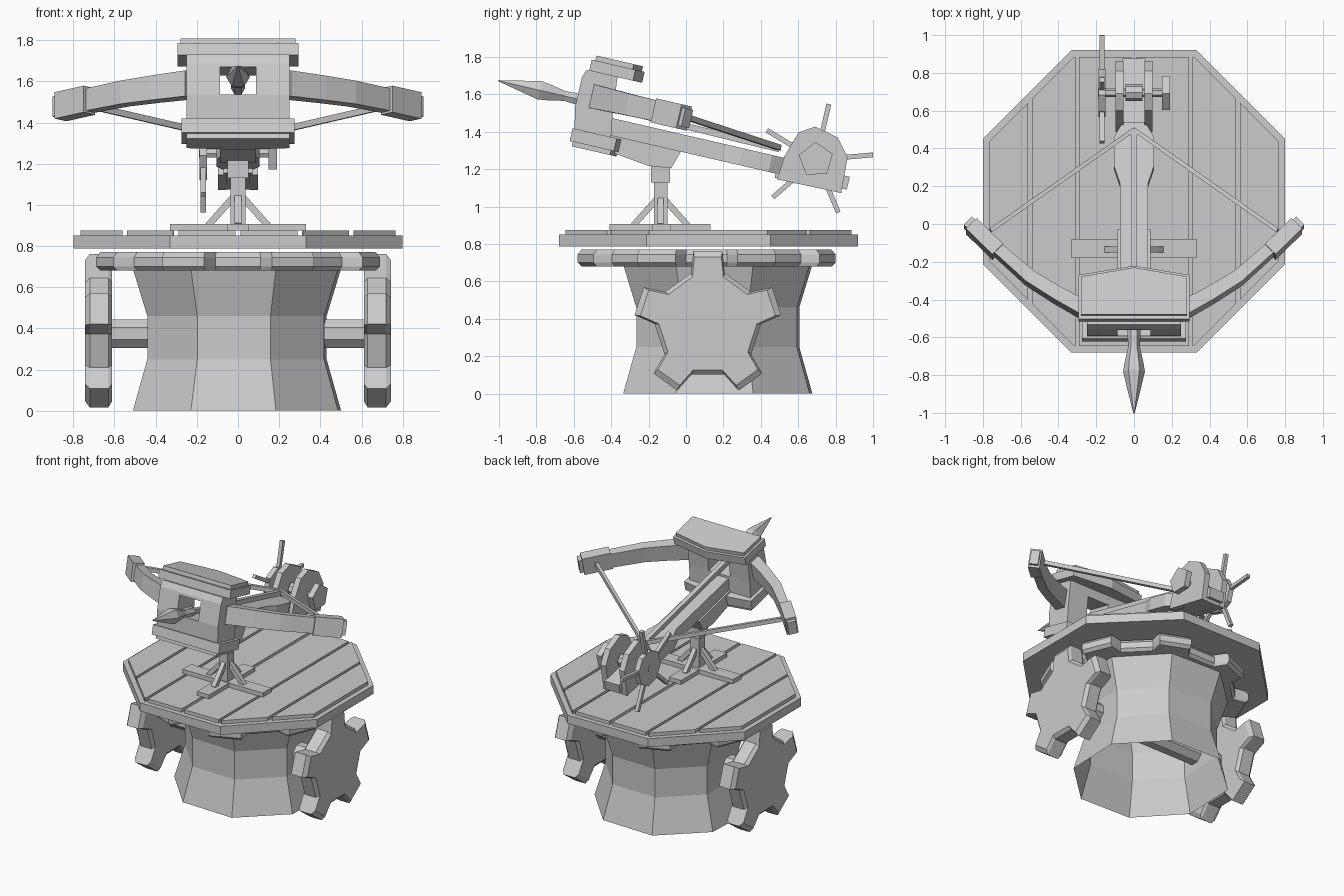
import bpy, bmesh
from math import sin, cos, tan, pi, radians
from mathutils import Vector, Matrix

if "Cube" in bpy.data.objects:
    bpy.data.objects.remove(bpy.data.objects["Cube"])

# Tilted frame of the weapon: x, u (backwards), v (up) around the pivot
RIG = Matrix.Translation((0, -.14, 1.25)) @ Matrix.Rotation(radians(-13), 4, 'X')
WORLD = Matrix.Identity(4)


def loft(name, rings, m=WORLD, caps=True):
    """Skin a list of equally sized point rings."""
    bm = bmesh.new()
    rows = [[bm.verts.new(m @ Vector(p)) for p in r] for r in rings]
    for a, b in zip(rows, rows[1:]):
        for i in range(len(a)):
            j = (i + 1) % len(a)
            bm.faces.new((a[i], a[j], b[j], b[i]))
    if caps:
        bm.faces.new(rows[0])
        bm.faces.new(rows[-1])
    bmesh.ops.recalc_face_normals(bm, faces=bm.faces)
    me = bpy.data.meshes.new(name)
    bm.to_mesh(me)
    bm.free()
    ob = bpy.data.objects.new(name, me)
    bpy.context.collection.objects.link(ob)
    return ob


def side(name, pts, x0, x1, m=RIG):
    return loft(name, [[(x, u, v) for u, v in pts] for x in (x0, x1)], m)


def plan(name, pts, z0, z1, m=WORLD):
    return loft(name, [[(x, y, z) for x, y in pts] for z in (z0, z1)], m)


def box(name, x0, x1, y0, y1, z0, z1, m=WORLD):
    return plan(name, [(x0, y0), (x1, y0), (x1, y1), (x0, y1)], z0, z1, m)


def beam(name, p, q, w, h=None, m=WORLD):
    p, q = Vector(p), Vector(q)
    d = (q - p).normalized()
    s = d.cross(Vector((0, 0, 1))).normalized()
    t = s.cross(d)
    s, t = s * w / 2, t * (h or w) / 2
    return loft(name, [[c + s + t, c - s + t, c - s - t, c + s - t] for c in (p, q)], m)


def ngon(n, r, cx=0, cy=0, phase=0):
    return [(cx + r * cos(phase + 2 * pi * i / n), cy + r * sin(phase + 2 * pi * i / n)) for i in range(n)]


def gear(n, tip, root, w_tip, w_root, phase):
    pts = []
    for i in range(n):
        a = phase + 2 * pi * i / n
        for r, w in ((root, -w_root), (tip, -w_tip), (tip, w_tip), (root, w_root)):
            pts.append((r * cos(a) - w * sin(a), r * sin(a) + w * cos(a)))
    return pts


# Waisted tower, open tube
loft("tower", [[(x, y, z) for x, y in ngon(8, r, -.005, .17, radians(20.5))]
               for z, r in ((0, .54), (.25, .465), (.46, .465), (.69, .54))], caps=False)

# Turning ring below the deck
ring = gear(8, .70, .60, .11, .13, pi / 8)
loft("turning_ring", [[(x * k, y * k + .11, z) for x, y in ring]
                      for z, k in ((.68, .97), (.70, 1), (.745, 1), (.77, .97))])

# Side wheels and axle
cog = gear(5, .387, .27, .078, .09, pi / 2)
for s, tag in ((-1, "left"), (1, "right")):
    loft("wheel_" + tag, [[(s * x, .117 + y * k, .375 + z * k) for y, z in cog]
                          for x, k in ((.612, .92), (.63, 1), (.72, 1), (.742, .92))])
side("axle", ngon(8, .075, .117, .375, pi / 8), -.63, .63, WORLD)

# Octagonal deck with planks
plan("deck", ngon(8, .8 / cos(pi / 8), 0, .12, pi / 8), .787, .85)
H = .765
C = H * tan(pi / 8)


def reach(x):
    return min(H, H + C - abs(x))


for s in (-1, 1):
    for a, b in ((.012, .29), (.31, .54), (.56, H)):
        xs = [a, C, b] if a < C < b else [a, b]
        pts = [(s * x, .12 + reach(x)) for x in xs] + [(s * x, .12 - reach(x)) for x in reversed(xs)]
        plan("plank", pts, .85, .876)

# Stand: crossed feet, post, struts and post head
box("foot_across", -.33, .33, -.18, -.08, .876, .908)
box("foot_along", -.05, .05, -.41, .13, .876, .906)
box("post", -.036, .036, -.172, -.1, .9, 1.14)
box("post_head", -.05, .05, -.187, -.085, 1.13, 1.23)
for dx, dy in ((1, 0), (-1, 0), (0, 1), (0, -1)):
    beam("strut", (dx * .145, -.136 + dy * .145, .9), (dx * .02, -.136 + dy * .02, 1.04), .032)

# Stock with pivot block underneath
half = [(-.32, .075), (.33, .075), (.42, .105), (.58, .105), (.66, .06)]
plan("stock", [(w, u) for u, w in half] + [(-w, u) for u, w in reversed(half)], .068, .16, RIG)
side("pivot_block", [(-.32, .07), (.10, .07), (.07, -.03), (-.05, -.045), (-.24, -.022), (-.32, -.022)], -.088, .088)

# Head frame with an open window
side("frame_bottom", [(-.48, .05), (-.505, .176), (-.30, .176), (-.28, .05)], -.25, .25)
for s in (-1, 1):
    side("frame_upright", [(-.505, .176), (-.505, .335), (-.49, .38), (-.32, .38), (-.30, .176)], s * .088, s * .25)
side("frame_lintel", [(-.505, .315), (-.505, .335), (-.49, .38), (-.32, .38), (-.315, .315)], -.088, .088)


def slab(name, w, u0, u1, peak, v0, v1):
    plan(name, [(-w, u0), (w, u0), (w, u1), (0, peak), (-w, u1)], v0, v1, RIG)


slab("cap", .295, -.475, -.235, -.185, .38, .44)
slab("cap_plate", .28, -.455, -.25, -.2, .44, .467)
slab("sill", .275, -.492, -.25, -.215, -.01, .06)
slab("sill_plate", .25, -.475, -.265, -.23, -.035, -.01)

# Bow arms, end blocks and string
path = [(.23, -.40, .042, .064), (.40, -.305, .038, .061), (.55, -.21, .035, .058), (.76, -.02, .03, .055)]
for s in (-1, 1):
    rings = []
    for x, u, t, h in path:
        n = Vector((.63, -.77)) * t
        rings.append([(s * (x + n.x), u + n.y, .25 + h), (s * (x - n.x), u - n.y, .25 + h),
                      (s * (x - n.x), u - n.y, .25 - h), (s * (x + n.x), u + n.y, .25 - h)])
    loft("bow_arm", rings, RIG)
    beam("arm_end_block", (s * .722, -.065, .25), (s * .862, .075, .25), .08, .132, RIG)
    beam("arm_tip_plate", (s * .862, .075, .25), (s * .88, .093, .25), .06, .10, RIG)
    beam("bowstring", (s * .76, -.035, 1.49), (0, .5, 1.315), .022, .03)

# Bolt with pointed head
beam("bolt_shaft", (0, -.55, .215), (0, .61, .2), .034, .034, RIG)
loft("bolt_head", [[(x, u, .218 + v) for x, v in ngon(6, r)]
                   for u, r in ((-.937, .003), (-.71, .058), (-.66, .05), (-.57, .03), (-.52, .034), (-.46, .034))], RIG)

# Winch housing
cheek = [(.635, .04), (.985, .045), (.975, .24), (.90, .33), (.77, .36), (.69, .31), (.645, .17)]
for s in (-1, 1):
    side("winch_cheek", cheek, s * .055, s * .098)
box("winch_bed", -.07, .07, .62, .98, .045, .14, RIG)
box("winch_back", -.06, .06, .97, 1.01, .07, .14, RIG)

# Winch axle, drum, side knob and spoked handwheel
CY, CZ = .695, 1.25
side("winch_axle", ngon(6, .022, CY, CZ), -.19, .19, WORLD)
side("winch_drum", ngon(8, .045, CY, CZ), -.045, .045, WORLD)
side("winch_knob", ngon(5, .095, CY, CZ, radians(20)), .148, .19, WORLD)
side("handwheel", ngon(8, .13, CY, CZ, radians(5)), -.188, -.15, WORLD)
for i in range(5):
    a = radians(5 + 72 * i)
    d = Vector((0, cos(a), sin(a)))
    c = Vector((-.169, CY, CZ))
    beam("handwheel_spoke", c + d * .09, c + d * .306, .026)
